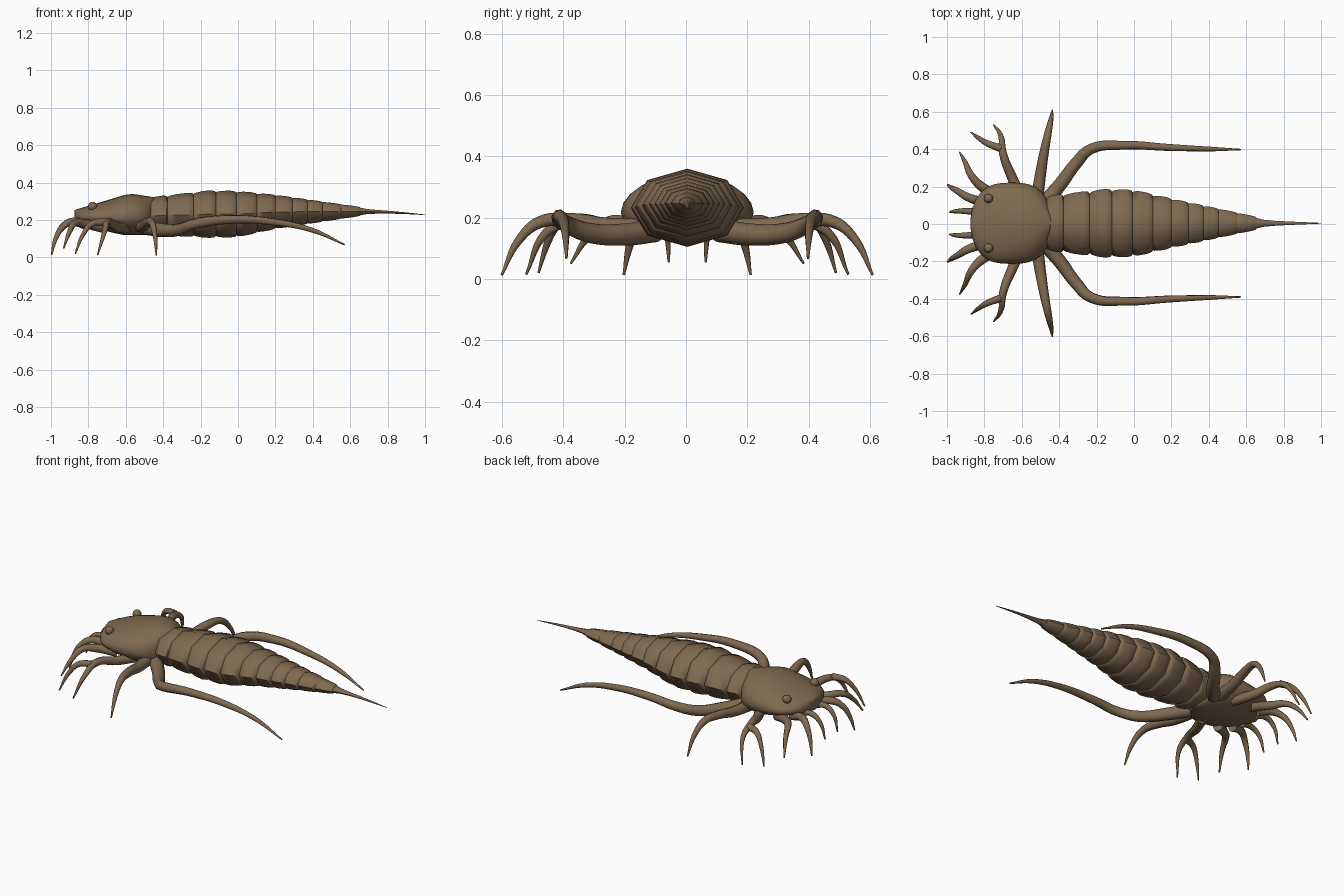
import bpy
import bmesh
from math import sin, cos, pi, sqrt

cube = bpy.data.objects.get("Cube")
if cube:
    bpy.data.objects.remove(cube)

MID = 0.004  # the centre line sits a touch off y = 0

shell = bpy.data.materials.new("brown_shell")
shell.use_nodes = True
shell.diffuse_color = (0.215, 0.143, 0.08, 1)
shell.node_tree.nodes["Principled BSDF"].inputs["Base Color"].default_value = shell.diffuse_color


def finish(obj):
    """Colour and smooth one part."""
    bpy.ops.object.select_all(action="DESELECT")
    obj.select_set(True)
    bpy.context.view_layer.objects.active = obj
    obj.data.materials.append(shell)
    if obj.type == "CURVE":
        bpy.ops.object.convert(target="MESH")
    bpy.ops.object.shade_smooth_by_angle(angle=0.9)


def loft(name, rings, sides):
    """Skin oval rings given as (x, half width, top, widest height, bottom)."""
    bm = bmesh.new()
    loops = []
    for x, width, top, mid, bottom in rings:
        loop = []
        for i in range(sides):
            c, s = cos(2 * pi * i / sides), sin(2 * pi * i / sides)
            height = top - mid if s > 0 else mid - bottom
            loop.append(bm.verts.new((x, MID + width * c, mid + height * s)))
        loops.append(loop)
    for a, b in zip(loops, loops[1:]):
        for i in range(sides):
            j = (i + 1) % sides
            bm.faces.new((a[i], a[j], b[j], b[i]))
    bm.faces.new(loops[0])
    bm.faces.new(loops[-1])
    bmesh.ops.recalc_face_normals(bm, faces=bm.faces)
    mesh = bpy.data.meshes.new(name)
    bm.to_mesh(mesh)
    bm.free()
    obj = bpy.data.objects.new(name, mesh)
    bpy.context.collection.objects.link(obj)
    finish(obj)


def head_ring(u):
    """Section of the head shield, u running from -1 at the snout to 1 at the neck."""
    x = -0.655 + 0.22 * u
    width = 0.217 * sqrt(1 - abs(u) ** 3)
    top = 0.342 - 0.3 * max(0, -0.58 - x) - 0.15 * max(0, x + 0.58)
    bottom = 0.12 + 0.25 * max(0, -0.62 - x)
    return x, width, top, bottom + 0.46 * (top - bottom), bottom


def body_size(x):
    """Half width and middle height of the body at x."""
    stations = [(-0.47, 0.145, 0.222), (-0.15, 0.183, 0.232), (0, 0.178, 0.232),
                (0.2, 0.132, 0.244), (0.65, 0.036, 0.246)]
    for a, b in zip(stations, stations[1:]):
        if x <= b[0]:
            break
    t = (x - a[0]) / (b[0] - a[0])
    return [p + (q - p) * t for p, q in zip(a[1:], b[1:])]


def body_ring(x, scale):
    width, mid = body_size(x)
    half = 0.69 * width * scale
    return x, width * scale, mid + half, mid, mid - half


# Head shield
loft("head_shield", [head_ring(-cos(pi * (i + 0.5) / 15)) for i in range(15)], 24)

# Overlapping body rings, each bulging slightly
JOINTS = [-0.47, -0.38, -0.24, -0.12, -0.01, 0.1, 0.2, 0.29, 0.37, 0.45, 0.55, 0.65]
BULGE = [(-0.08, 0.86), (0.08, 0.96), (0.35, 1), (0.75, 1.01), (0.97, 0.98), (1.05, 0.88)]
for n, (start, end) in enumerate(zip(JOINTS, JOINTS[1:])):
    rings = [body_ring(start + (end - start) * t, scale) for t, scale in BULGE]
    loft(f"body_ring_{n + 1}", rings, 8)

# Tail spine, narrowing quickly and then slowly to its point
spine = []
for i in range(7):
    t = i / 6
    x, z = 0.63 + 0.37 * t, 0.246 - 0.018 * t * t
    r = 0.016 * (1 - t) + 0.016 * (1 - t) ** 8 + 0.002
    spine.append((x, r, z + 0.7 * r, z, z - 0.7 * r))
loft("tail_spine", spine, 8)


def limb(name, side, thickness, points):
    """Smooth tapering tube through points given in hundredths."""
    curve = bpy.data.curves.new(name, "CURVE")
    curve.dimensions = "3D"
    curve.bevel_depth = 1
    curve.bevel_resolution = 2
    curve.resolution_u = 6
    curve.use_fill_caps = True
    spline = curve.splines.new("BEZIER")
    spline.bezier_points.add(len(points) - 1)
    for i, (knot, (x, y, z)) in enumerate(zip(spline.bezier_points, points)):
        knot.co = (x / 100, MID + side * y / 100, z / 100)
        knot.radius = thickness * (1 - i / (len(points) - 1)) ** 0.7 + 0.004
        knot.handle_left_type = knot.handle_right_type = "AUTO"
    obj = bpy.data.objects.new(name, curve)
    bpy.context.collection.objects.link(obj)
    finish(obj)


# Limbs and eyes, mirrored across the centre line
for side, label in ((1, "back"), (-1, "near")):
    limb(f"trailing_limb_{label}", side, 0.036,
         [(-49, 10, 16), (-40, 20, 14.5), (-31, 32, 15), (-23, 39.7, 18),
          (-5, 41.7, 20.3), (19, 40.5, 19), (40, 39.7, 14.5), (57, 39.4, 6.8)])
    limb(f"rear_leg_{label}", side, 0.03,
         [(-52, 12, 16.5), (-50, 26, 17), (-48, 38, 19), (-46, 48, 18.5),
          (-44.5, 55, 12.5), (-43.6, 60.5, 1.2)])
    limb(f"forked_leg_{label}", side, 0.028,
         [(-60, 13, 16), (-65, 24, 16.5), (-70, 37, 19), (-71, 46, 15), (-75, 52.5, 1.5)])
    limb(f"fork_claw_{label}", side, 0.017,
         [(-71, 40, 19), (-78, 42.5, 18), (-83, 45.5, 12), (-87, 48.5, 2)])
    limb(f"middle_leg_{label}", side, 0.025,
         [(-72, 14, 16), (-82, 20, 18), (-87, 25.5, 18.5), (-90, 32, 14), (-93.2, 38, 5)])
    limb(f"front_leg_{label}", side, 0.022,
         [(-80, 11, 17), (-89, 14, 19), (-94, 17, 16), (-97.5, 19, 10), (-99.7, 20.7, 1.3)])
    limb(f"feeler_{label}", side, 0.016,
         [(-83, 6, 18), (-90, 6.5, 19), (-95.5, 6.4, 15), (-98.5, 6, 5.5)])
    bpy.ops.mesh.primitive_uv_sphere_add(segments=14, ring_count=8, radius=0.025,
                                         location=(-0.778, MID + side * 0.133, 0.273))
    bpy.context.object.name = f"eye_{label}"
    finish(bpy.context.object)
